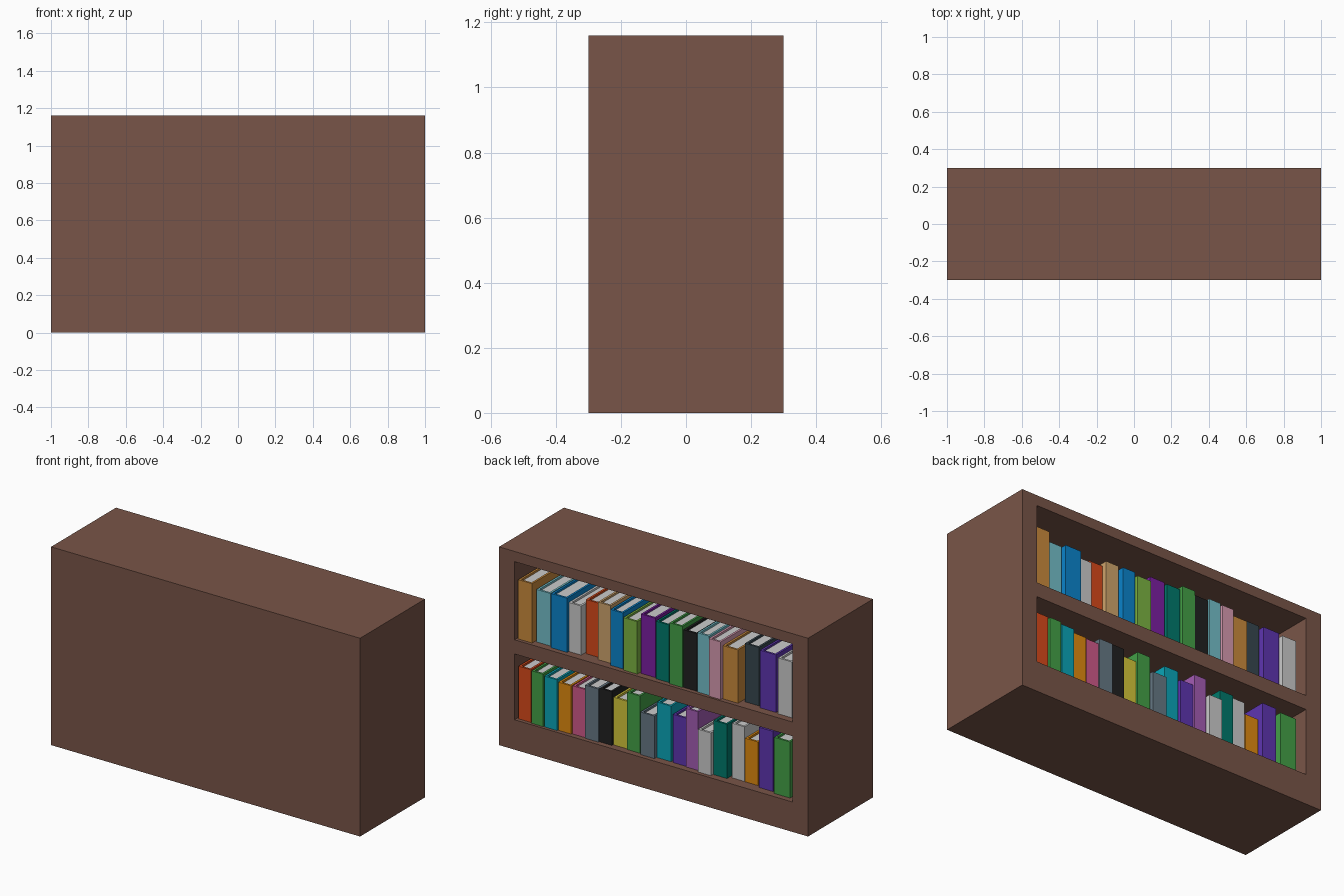
import bpy, bmesh

if "Cube" in bpy.data.objects:
    bpy.data.objects.remove(bpy.data.objects["Cube"])

COLORS = {
    "wood": "795548", "page": "E0E0E0", "gold": "C98A3C", "sky": "74BFCA", "blue": "0A84CC",
    "grey": "BDBDBD", "red": "D84A1B", "tan": "CFA46C", "lime": "7CB342", "plum": "7B1FA2",
    "jade": "00796B", "green": "43A047", "black": "212121", "pink": "D79AB0", "slate": "37474F",
    "violet": "5E35B1", "teal": "0AA5B8", "orange": "E08A10", "rose": "D05A8A",
    "steel": "667885", "yellow": "D4C63A", "lilac": "A45CB4",
}


def linear(c):
    return c / 12.92 if c <= 0.04045 else ((c + 0.055) / 1.055) ** 2.4


MATS = {}
for key, code in COLORS.items():
    m = bpy.data.materials.new(key)
    m.diffuse_color = [linear(int(code[i:i + 2], 16) / 255) for i in (0, 2, 4)] + [1]
    m.use_nodes = True
    m.node_tree.nodes["Principled BSDF"].inputs["Base Color"].default_value = m.diffuse_color
    MATS[key] = m


def extrude_outline(name, outline, z0, z1, mat):
    """Vertical prism over an xy outline."""
    bm = bmesh.new()
    f = bm.faces.new([bm.verts.new((x, y, z0)) for x, y in outline])
    top = bmesh.ops.extrude_face_region(bm, geom=[f])["geom"]
    bmesh.ops.translate(bm, vec=(0, 0, z1 - z0),
                        verts=[v for v in top if isinstance(v, bmesh.types.BMVert)])
    bmesh.ops.recalc_face_normals(bm, faces=bm.faces)
    me = bpy.data.meshes.new(name)
    bm.to_mesh(me)
    bm.free()
    me.materials.append(MATS[mat])
    ob = bpy.data.objects.new(name, me)
    bpy.context.collection.objects.link(ob)
    return ob


def box(name, x0, x1, y0, y1, z0, z1, mat):
    return extrude_outline(name, [(x0, y0), (x1, y0), (x1, y1), (x0, y1)], z0, z1, mat)


# Cabinet, open towards +y, with two shelf openings cut in
LOW, MID0, MID1, TOP = 0.175, 0.56, 0.643, 1.10
body = box("cabinet", -1, 1, -0.3, 0.3, 0, 1.16, "wood")
for name, z0, z1 in (("lower_cutter", LOW, MID0), ("upper_cutter", MID1, TOP)):
    cutter = box(name, -0.9, 0.9, -0.24, 0.4, z0, z1, "wood")
    cutter.hide_render = True
    cutter.hide_set(True)
    mod = body.modifiers.new(name, "BOOLEAN")
    mod.operation, mod.solver, mod.object = "DIFFERENCE", "EXACT", cutter
bpy.context.view_layer.update()
cut = bpy.data.meshes.new_from_object(body.evaluated_get(bpy.context.evaluated_depsgraph_get()))
body.modifiers.clear()
body.data = cut
for name in ("lower_cutter", "upper_cutter"):
    bpy.data.objects.remove(bpy.data.objects[name])

# Books from +x to -x: colour, start, end (measured from x = 1), spine setback, top height
UPPER = [
    ("gold", .11, .20, .02, .99), ("sky", .21, .30, .045, .95), ("blue", .316, .419, .03, .96),
    ("grey", .42, .50, .045, .93), ("red", .51, .60, .075, .96), ("tan", .604, .687, .05, .98),
    ("blue", .70, .78, .03, .97), ("lime", .79, .88, .02, .95), ("plum", .89, .985, .04, .99),
    ("jade", .994, 1.08, .03, .98), ("green", 1.09, 1.172, .02, 1.0),
    ("black", 1.176, 1.265, .025, .98), ("sky", 1.269, 1.346, .02, .99),
    ("pink", 1.35, 1.426, .012, .98), ("gold", 1.43, 1.528, .027, .955),
    ("slate", 1.547, 1.638, .064, .985), ("violet", 1.656, 1.759, .048, .98),
    ("grey", 1.777, 1.868, .041, .97),
]
LOWER = [
    ("red", .11, .19, .022, .483), ("green", .20, .274, .016, .482), ("teal", .28, .363, .018, .472),
    ("orange", .367, .449, .025, .457), ("rose", .455, .535, .031, .457),
    ("steel", .539, .625, .025, .486), ("black", .629, .708, .032, .489),
    ("yellow", .712, .798, .043, .454), ("green", .803, .887, .037, .51),
    ("steel", .896, .987, .026, .424), ("teal", .991, 1.082, .045, .5),
    ("violet", 1.096, 1.18, .043, .457), ("lilac", 1.184, 1.262, .037, .518),
    ("grey", 1.273, 1.355, .022, .425), ("jade", 1.359, 1.446, .042, .492),
    ("grey", 1.463, 1.544, .065, .495), ("orange", 1.548, 1.632, .064, .43),
    ("violet", 1.649, 1.74, .048, .527), ("green", 1.757, 1.86, .033, .503),
]


def book(name, color, x0, x1, y1, z0, z1):
    t, y0 = 0.012, y1 - 0.42
    # U-shaped cover with its spine facing the opening
    extrude_outline(name + "_cover", [(x0, y0), (x0, y1), (x1, y1), (x1, y0), (x1 - t, y0),
                                      (x1 - t, y1 - t), (x0 + t, y1 - t), (x0 + t, y0)],
                    z0, z1, color)
    # Page block, slightly lower than the cover
    box(name + "_pages", x0 + t, x1 - t, y0 + t, y1 - t, z0 + t, z1 - t, "page")


for row, books, floor in (("upper", UPPER, MID1), ("lower", LOWER, LOW)):
    for i, (color, start, end, setback, top) in enumerate(books, 1):
        book(f"{row}_book_{i}", color, 1 - end, 1 - start, 0.3 - setback, floor, top)
